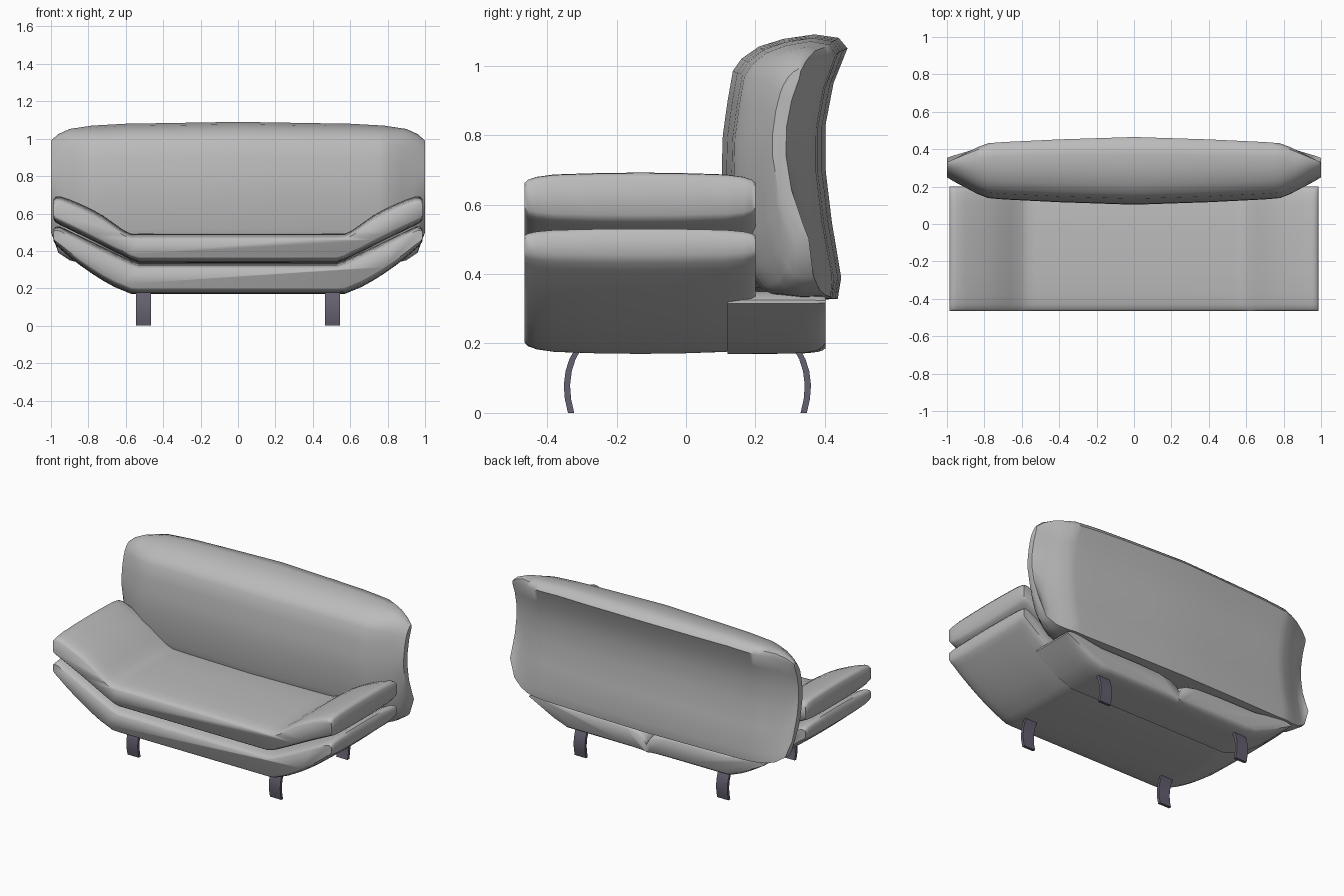
import bpy, bmesh, math

if "Cube" in bpy.data.objects:
    bpy.data.objects.remove(bpy.data.objects["Cube"])


def material(name, rgb):
    m = bpy.data.materials.new(name)
    m.diffuse_color = (*rgb, 1)
    m.use_nodes = True
    m.node_tree.nodes["Principled BSDF"].inputs["Base Color"].default_value = m.diffuse_color
    return m


GREY = material("grey upholstery", (0.5, 0.5, 0.5))
METAL = material("dark violet metal", (0.13, 0.115, 0.16))


def lerp_table(points, x):
    """Piecewise-linear lookup in a list of (x, value)."""
    for (x0, v0), (x1, v1) in zip(points, points[1:]):
        if x <= x1:
            return v0 + (v1 - v0) * (x - x0) / (x1 - x0)
    return points[-1][1]


def loft(name, rings, mat, angle=50):
    """Skin a list of equal-length closed rings and cap both ends."""
    bm = bmesh.new()
    vs = [[bm.verts.new(p) for p in ring] for ring in rings]
    n = len(vs[0])
    for a, b in zip(vs, vs[1:]):
        for i in range(n):
            j = (i + 1) % n
            bm.faces.new((a[i], a[j], b[j], b[i]))
    bm.faces.new(vs[0])
    bm.faces.new(vs[-1])
    bmesh.ops.recalc_face_normals(bm, faces=bm.faces)
    me = bpy.data.meshes.new(name)
    bm.to_mesh(me)
    bm.free()
    ob = bpy.data.objects.new(name, me)
    bpy.context.collection.objects.link(ob)
    me.materials.append(mat)
    bpy.ops.object.select_all(action='DESELECT')
    ob.select_set(True)
    bpy.context.view_layer.objects.active = ob
    bpy.ops.object.shade_smooth_by_angle(angle=math.radians(angle))
    return ob


def pad(name, xs, top, bottom, stations):
    """Cushion: x-z section between two curves, fullness varying along y."""
    rings = []
    for y, f in stations:
        up, low = [], []
        for x in xs:
            t, b = lerp_table(top, abs(x)), lerp_table(bottom, abs(x))
            mid, half = (t + b) / 2, (t - b) / 2 * f
            up.append((x, y, mid + half))
            low.append((x, y, mid - half))
        rings.append(up + low[::-1])
    return loft(name, rings, GREY)


# Seat cushion and base, both with raised wings
half = [0.3, 0.53, 0.57, 0.61, 0.66, 0.72, 0.78, 0.84, 0.9, 0.95, 0.975, 0.987]
xs = [-x for x in half[::-1]] + [0] + half
ends = [(-0.465, 0.6), (-0.455, 0.73), (-0.43, 0.84), (-0.38, 0.93), (-0.25, 0.985)]
fullness = ends + [(-0.13, 1)] + [(-0.265 - y, f) for y, f in ends[::-1]]

pad("seat_cushion", xs,
    [(0, .492), (.57, .492), (.61, .51), (.72, .588), (.78, .622), (.84, .65),
     (.9, .675), (.95, .692), (.975, .69), (.987, .675)],
    [(0, .338), (.54, .338), (.7, .415), (.85, .49), (.95, .538), (.975, .552), (.987, .57)],
    fullness)
pad("seat_base", xs,
    [(0, .334), (.54, .334), (.7, .41), (.85, .482), (.95, .53), (.975, .53), (.987, .515)],
    [(0, .17), (.57, .17), (.66, .207), (.72, .24), (.78, .278), (.84, .32),
     (.9, .366), (.95, .41), (.975, .432), (.987, .455)],
    fullness)

# Two rounded lobes of the base that carry on under the backrest
lobe_xs = [0, .02, .06, .14, .3, .5, .57, .66, .72, .77, .81, .83]
for side, label in ((1, "right"), (-1, "left")):
    ob = pad("rear_base_" + label, [side * x for x in lobe_xs],
             [(0, .25), (.02, .285), (.06, .31), (.14, .328), (.3, .335), (.57, .335),
              (.66, .345), (.72, .35), (.77, .35), (.81, .34), (.83, .325)],
             [(0, .17), (.57, .17), (.66, .207), (.72, .24), (.77, .272), (.81, .3), (.83, .315)],
             [(0.12, 1), (0.3, 0.99), (0.35, 0.95), (0.38, 0.86), (0.394, 0.74), (0.402, 0.6)])

# Backrest: side profile, thinned and shortened toward both ends
profile = [(.19, .36), (.145, .42), (.12, .52), (.103, .7), (.106, .8), (.12, .9),
           (.135, .985), (.16, 1.02), (.21, 1.055), (.28, 1.077), (.37, 1.09),
           (.44, 1.08), (.465, 1.05), (.425, .95), (.402, .83), (.402, .7),
           (.42, .55), (.447, .39), (.437, .328), (.33, .325), (.22, .335)]
thickness = [(0, 1), (.4, .92), (.7, .83), (.78, .79), (.84, .65), (.9, .46), (.96, .27), (1, .13)]
top_z = [(0, 1.09), (.6, 1.08), (.78, 1.07), (.9, 1.052), (.96, 1.025), (1, .99)]
low_z = [(0, .325), (.7, .327), (.84, .335), (.9, .35), (.96, .39), (1, .5)]
bx = [.2, .4, .6, .7, .75, .78, .81, .84, .87, .9, .93, .96, .985, 1]
rings = []
for x in [-x for x in bx[::-1]] + [0] + bx:
    t, zt, zb = (lerp_table(c, abs(x)) for c in (thickness, top_z, low_z))
    ring = []
    for y, z in profile:
        yc = 0.27 + 0.4 * (z - 0.75) ** 2
        ring.append((x, yc + (y - yc) * t, zb + (z - .325) / .765 * (zt - zb)))
    rings.append(ring)
loft("backrest", rings, GREY)

# Four bowed strip legs
curve = [(.31, .185), (.327, .155), (.338, .12), (.343, .08), (.34, .04), (.331, .003)]
for depth, shift, row in ((-1, 0, "front"), (1, .008, "back")):
    for side, label in ((1, "right"), (-1, "left")):
        rings = []
        for y, z in curve:
            y += shift
            rings.append([(side * x, depth * yy, z) for x, yy in
                          ((.465, y - .009), (.545, y - .009), (.545, y + .009), (.465, y + .009))])
        # flat foot
        rings[-1] = [(x, y, 0) for x, y, z in rings[-1]]
        loft(f"{row}_leg_{label}", rings, METAL, 35)
